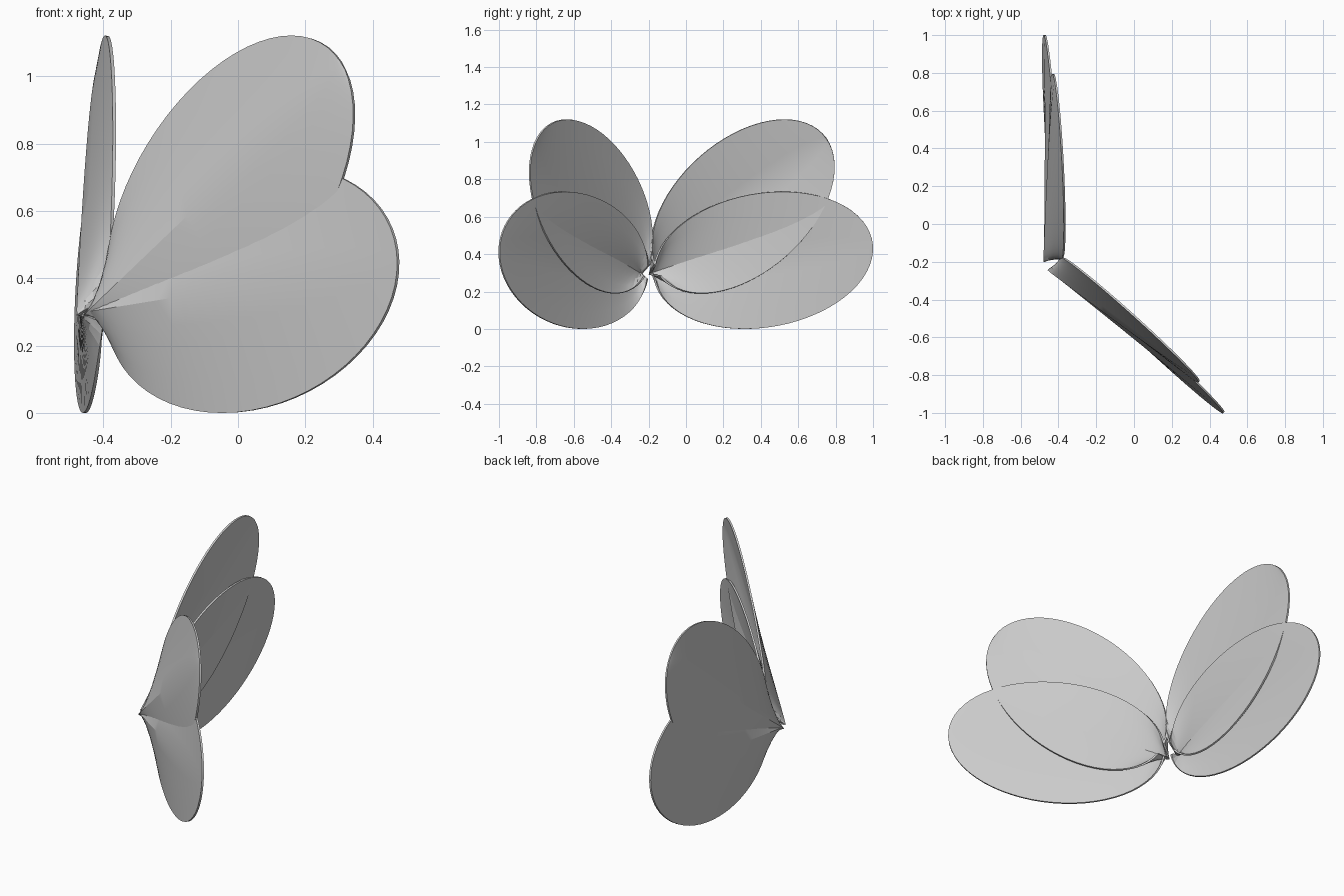
import bpy
import bmesh
from math import sin, cos, pi, radians
from mathutils import Vector, Matrix

old = bpy.data.objects.get("Cube")
if old:
    bpy.data.objects.remove(old)

grey = bpy.data.materials.new("plain_grey")
grey.use_nodes = True
colour = (0.6, 0.6, 0.6, 1)
grey.diffuse_color = colour
grey.node_tree.nodes["Principled BSDF"].inputs["Base Color"].default_value = colour

STEPS = 32
HINGE_Y = -0.2
# Reflection across the upright plane between the two wings
fold = radians(25.4)
MIRROR = Matrix.Rotation(fold, 4, "Z") @ Matrix.Scale(-1, 4, (0, 1, 0)) @ Matrix.Rotation(-fold, 4, "Z")


def make_lobe(name, centre, half, skew, plane, tip_t, root_t, root, depth, power, matrix):
    """Thin oval leaf, creased outward along a midrib from root to tip."""
    def point(u, v, push=0):
        x = plane[0] + plane[1] * (u - centre[0]) + plane[2] * (v - centre[1])
        return matrix @ Vector((x - push, HINGE_Y + u, v))

    def oval(t):
        return Vector((centre[0] + half[0] * cos(t), centre[1] + half[1] * sin(t + skew)))

    bm = bmesh.new()
    tip, start = oval(tip_t), Vector(root)
    # Midrib
    rib = []
    for k in range(STEPS + 1):
        s = (1 - cos(pi * k / STEPS)) / 2
        p = start.lerp(tip, s)
        rib.append(bm.verts.new(point(p.x, p.y, depth * max(1 - s, 0) ** power)))
    # Two halves, each spanning from the midrib to the oval rim
    for end in (root_t, root_t - 2 * pi):
        rows = [rib]
        for f in (0.25, 0.5, 0.75, 1):
            row = [rib[0]]
            for k in range(1, STEPS):
                r = oval(end + (tip_t - end) * k / STEPS)
                row.append(bm.verts.new(rib[k].co.lerp(point(r.x, r.y), f)))
            rows.append(row + [rib[-1]])
        for a, b in zip(rows, rows[1:]):
            for k in range(STEPS):
                corners = list(dict.fromkeys((a[k], a[k + 1], b[k + 1], b[k])))
                bm.faces.new(corners)
    bmesh.ops.recalc_face_normals(bm, faces=bm.faces)
    mesh = bpy.data.meshes.new(name)
    bm.to_mesh(mesh)
    bm.free()
    mesh.materials.append(grey)
    obj = bpy.data.objects.new(name, mesh)
    bpy.context.collection.objects.link(obj)

    # Sheet thickness and smooth shading with a crisp crease
    bpy.ops.object.select_all(action="DESELECT")
    obj.select_set(True)
    bpy.context.view_layer.objects.active = obj
    solid = obj.modifiers.new("thickness", "SOLIDIFY")
    solid.thickness = 0.01
    solid.offset = 0
    bpy.ops.object.modifier_apply(modifier=solid.name)
    bpy.ops.object.shade_smooth_by_angle(angle=radians(18))


for side, matrix in (("back", Matrix.Identity(4)), ("front", MIRROR)):
    make_lobe(side + "_upper_wing", (0.505, 0.655), (0.49, 0.465), 0.47,
              (-0.405, -0.08, 0.07), 0.43, 3.5, (0.0, 0.29), 0.085, 0.7, matrix)
    make_lobe(side + "_lower_wing", (0.615, 0.367), (0.585, 0.367), 0.172,
              (-0.436, -0.072, 0.074), 0.06, pi, (0.01, 0.3), 0.075, 1.2, matrix)
